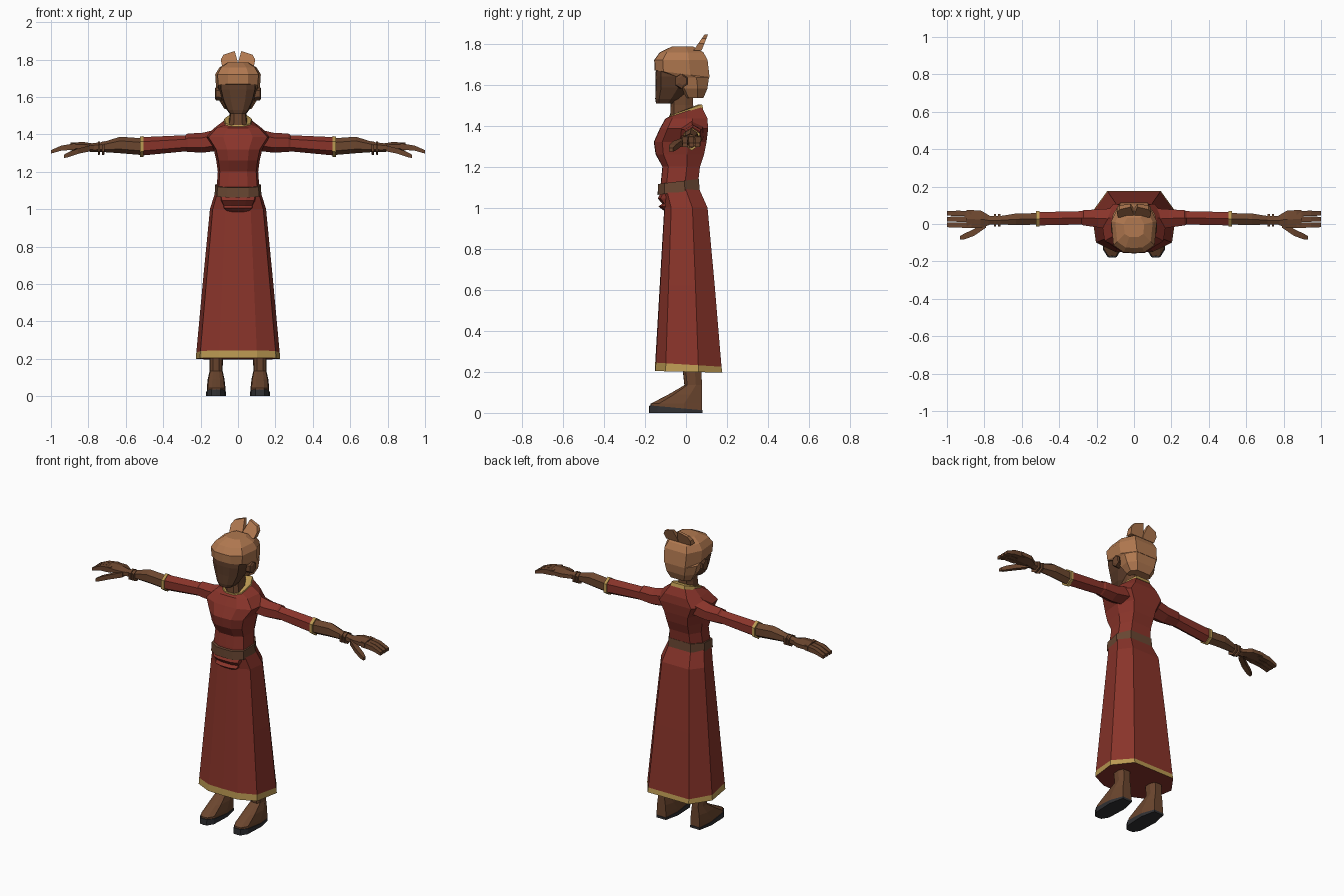
import bpy, bmesh, math

# flat colours
def material(name, rgb):
    m = bpy.data.materials.new(name)
    m.diffuse_color = (*rgb, 1)
    return m

RED = material("dress red", (0.25, 0.034, 0.023))
GOLD = material("trim gold", (0.50, 0.32, 0.085))
SKIN = material("brown skin", (0.15, 0.062, 0.028))
FACE = material("face brown", (0.105, 0.045, 0.022))
HAIR = material("light brown hair", (0.44, 0.19, 0.08))
BELT = material("belt brown", (0.14, 0.062, 0.032))
DARK = material("sole dark", (0.03, 0.03, 0.033))


def loft(name, rings, mats, bands=None):
    """Skin a stack of equal rings; bands gives a material index per step."""
    bm = bmesh.new()
    rows = [[bm.verts.new(p) for p in r] for r in rings]
    n = len(rows[0])
    for i in range(len(rows) - 1):
        for j in range(n):
            k = (j + 1) % n
            f = bm.faces.new((rows[i][j], rows[i][k], rows[i + 1][k], rows[i + 1][j]))
            f.material_index = bands[i] if bands else 0
    bm.faces.new(rows[0][::-1])
    bm.faces.new(rows[-1])
    bmesh.ops.recalc_face_normals(bm, faces=bm.faces)
    me = bpy.data.meshes.new(name)
    bm.to_mesh(me)
    bm.free()
    for m in mats:
        me.materials.append(m)
    ob = bpy.data.objects.new(name, me)
    bpy.context.collection.objects.link(ob)
    return ob


# half of the body cross-section, front to back, as width and depth fractions
HALF = [(0, 0), (0.45, 0.01), (0.9, 0.16), (1, 0.65), (0.63, 1), (0, 1)]
SECTION = HALF + [(-x, t) for x, t in HALF[-2:0:-1]]


def level(z, w, yf, yb, tilt=0, cx=0):
    """Horizontal ring; tilt raises the back and lowers the front."""
    return [(cx + x * w, yf + t * (yb - yf), z + tilt * (t - 0.5)) for x, t in SECTION]


def stack(name, rows, mats, bands=None):
    return loft(name, [level(*r) for r in rows], mats, bands)


def limb(name, rows, mat, s, sides=6):
    """Tube along x from rows of x, y, z, y radius, z radius."""
    rings = []
    for x, y, z, ry, rz in rows:
        a = [math.pi / 2 + i * 2 * math.pi / sides for i in range(sides)]
        if sides == 4:
            a = [v + math.pi / 4 for v in a]
        rings.append([(s * x, y + ry * math.cos(v), z + rz * math.sin(v)) for v in a])
    return loft(name, rings, [mat])


# dress
stack("skirt", [(0.2, 0.226, -0.152, 0.177, -0.008), (0.235, 0.223, -0.15, 0.173, -0.02),
                (0.62, 0.187, -0.128, 0.14), (1.0, 0.15, -0.106, 0.105),
                (1.09, 0.122, -0.125, 0.065)], [RED, GOLD], [1, 0, 0, 0])
stack("bodice", [(1.07, 0.122, -0.125, 0.065), (1.13, 0.113, -0.122, 0.06),
                 (1.2, 0.108, -0.115, 0.068), (1.26, 0.116, -0.148, 0.088),
                 (1.32, 0.13, -0.157, 0.1), (1.385, 0.175, -0.128, 0.108),
                 (1.435, 0.125, -0.1, 0.104), (1.47, 0.07, -0.078, 0.075, 0.05)], [RED])
stack("skirt_folds", [(0.985, 0.06, -0.107, -0.05), (1.005, 0.08, -0.134, -0.05),
                      (1.02, 0.085, -0.116, -0.05), (1.045, 0.095, -0.138, -0.05),
                      (1.07, 0.1, -0.125, -0.05)], [RED])
stack("belt", [(1.075, 0.125, -0.138, 0.066, 0.025), (1.128, 0.122, -0.137, 0.063, 0.025)], [BELT])
stack("neckline_trim", [(1.455, 0.079, -0.089, 0.084, 0.055), (1.476, 0.073, -0.082, 0.078, 0.055),
                        (1.476, 0.055, -0.068, 0.06, 0.055)], [GOLD])

# head
stack("neck", [(1.43, 0.054, -0.078, 0.045), (1.5, 0.045, -0.075, 0.035),
               (1.57, 0.046, -0.075, 0.035)], [SKIN])
stack("face", [(1.508, 0.042, -0.146, -0.06), (1.53, 0.06, -0.15, -0.03),
               (1.585, 0.086, -0.148, 0.02), (1.64, 0.1, -0.149, 0.02),
               (1.7, 0.1, -0.145, 0.02)], [FACE])
stack("hair", [(1.535, 0.072, 0.0, 0.085), (1.58, 0.1, -0.03, 0.104),
               (1.635, 0.113, -0.062, 0.112), (1.652, 0.117, -0.153, 0.115, -0.035),
               (1.72, 0.122, -0.155, 0.105), (1.757, 0.1, -0.128, 0.085),
               (1.785, 0.055, -0.07, 0.035)], [HAIR])

# upright hair knot, split into two leaning wedges
KNOT = [(0.002, 1.765), (0.085, 1.765), (0.092, 1.8), (0.078, 1.825), (0.018, 1.845), (0.002, 1.79)]
for side, s in (("right", -1), ("left", 1)):
    loft(side + "_hair_knot",
         [[(s * x, 0.035 + (z - 1.765) * 0.7 + d * (1.9 - z) * 10, z) for x, z in KNOT]
          for d in (0, 0.03)], [HAIR])

    # ear
    limb(side + "_ear", [(0.085, -0.03, 1.615, 0.025, 0.035), (0.118, -0.022, 1.617, 0.033, 0.036),
                         (0.124, -0.016, 1.62, 0.02, 0.024)], SKIN, s)

    # sleeve and cuff
    limb(side + "_sleeve", [(0.08, 0.025, 1.375, 0.07, 0.06), (0.19, 0.03, 1.355, 0.056, 0.053),
                            (0.27, 0.033, 1.355, 0.047, 0.049), (0.28, 0.033, 1.352, 0.041, 0.043),
                            (0.51, 0.028, 1.336, 0.041, 0.049)], RED, s)
    limb(side + "_cuff", [(0.505, 0.028, 1.335, 0.047, 0.055),
                          (0.524, 0.028, 1.334, 0.047, 0.055)], GOLD, s)

    # forearm and bracelets
    limb(side + "_forearm", [(0.5, 0.028, 1.333, 0.035, 0.045), (0.63, 0.025, 1.343, 0.036, 0.044),
                             (0.72, 0.02, 1.332, 0.025, 0.027), (0.79, 0.02, 1.328, 0.028, 0.023)], SKIN, s)
    for i, x in enumerate((0.715, 0.738)):
        limb(f"{side}_bracelet_{i + 1}", [(x, 0.02, 1.327, 0.04, 0.036),
                                          (x + 0.011, 0.02, 1.325, 0.04, 0.036)], SKIN, s)

    # hand
    limb(side + "_palm", [(0.77, 0.02, 1.328, 0.027, 0.022), (0.82, 0.025, 1.334, 0.055, 0.024),
                          (0.895, 0.026, 1.335, 0.056, 0.022)], SKIN, s)
    for i in range(3):
        y = -0.007 + i * 0.031
        limb(f"{side}_finger_{i + 1}", [(0.87, y, 1.335, 0.021, 0.024), (0.945, y + 0.002, 1.326, 0.02, 0.019),
                                        (1.0, y + 0.002, 1.306, 0.017, 0.013)], SKIN, s, 4)
    limb(side + "_thumb", [(0.79, 0.0, 1.325, 0.026, 0.022), (0.855, -0.045, 1.31, 0.026, 0.02),
                           (0.905, -0.066, 1.292, 0.022, 0.019), (0.93, -0.074, 1.282, 0.014, 0.013)], SKIN, s, 4)

    # leg, foot and sole
    c = s * 0.117
    stack(side + "_foot", [(0.014, 0.05, -0.174, 0.078, 0, c), (0.045, 0.05, -0.172, 0.078, 0, c),
                           (0.09, 0.045, -0.085, 0.078, 0, c), (0.135, 0.035, -0.008, 0.078, 0, c),
                           (0.2, 0.036, -0.015, 0.075, 0, c), (0.26, 0.04, -0.02, 0.078, 0, c)], [SKIN])
    stack(side + "_sole", [(0, 0.053, -0.18, 0.08, 0, c),
                           (0.025, 0.053, -0.179, 0.08, -0.024, c)], [DARK])
